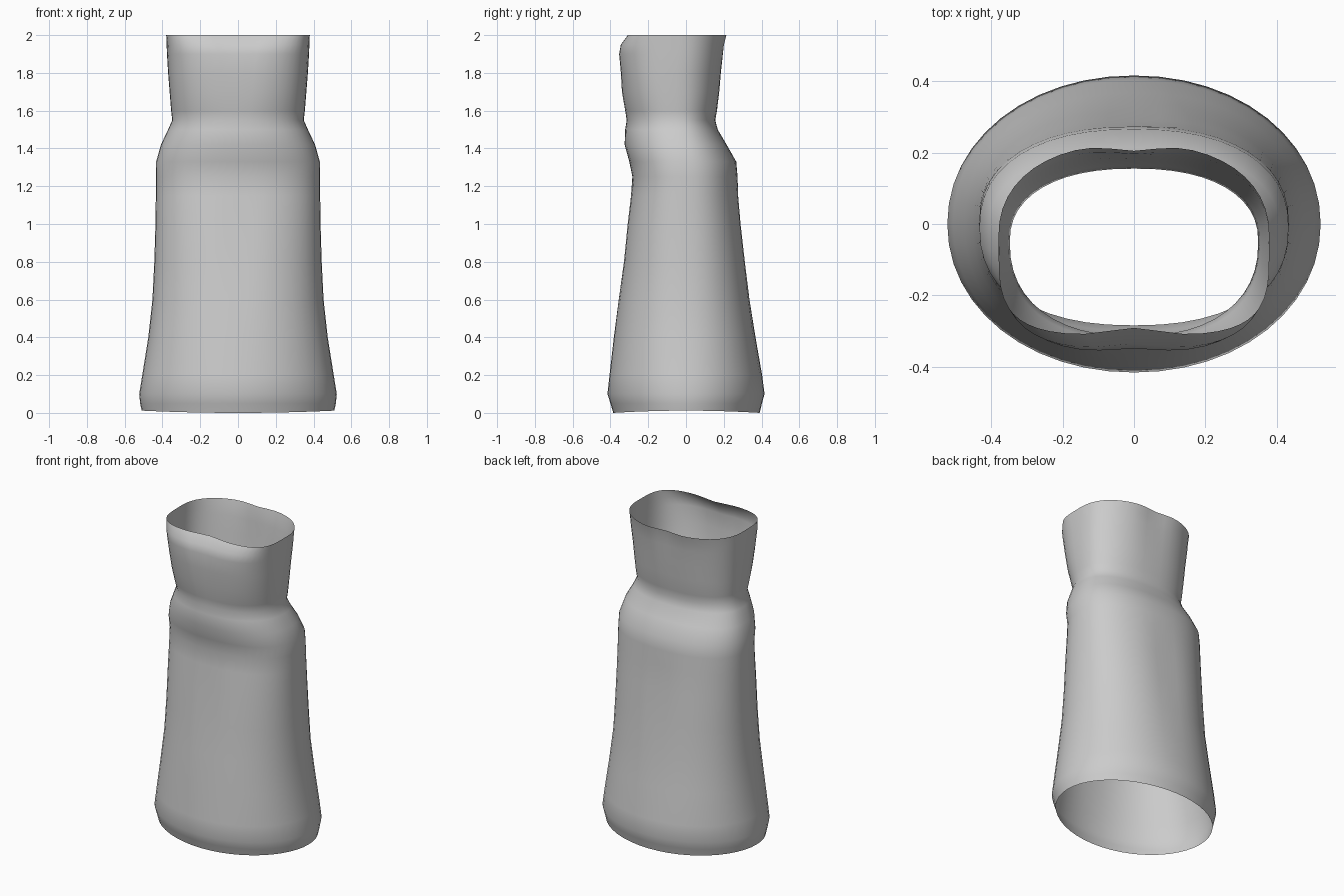
import bpy, math

# Rings: z, half width, front y, back y, y of widest point, front squareness, centre dip
RINGS = [
    (0.005, 0.51, -0.385, 0.39, 0.00, 2.0, 0.0),
    (0.05, 0.518, -0.40, 0.402, 0.00, 2.0, 0.0),
    (0.10, 0.523, -0.416, 0.416, 0.00, 2.05, 0.0),
    (0.20, 0.507, -0.405, 0.403, 0.00, 2.1, 0.0),
    (0.40, 0.475, -0.382, 0.368, 0.00, 2.2, 0.0),
    (0.60, 0.453, -0.36, 0.34, 0.00, 2.2, 0.004),
    (0.80, 0.443, -0.335, 0.318, 0.00, 2.25, 0.008),
    (1.00, 0.437, -0.315, 0.295, 0.00, 2.3, 0.008),
    (1.15, 0.435, -0.295, 0.28, 0.00, 2.3, 0.004),
    (1.25, 0.434, -0.284, 0.273, 0.00, 2.3, 0.0),
    (1.33, 0.433, -0.30, 0.266, -0.01, 2.3, 0.0),
    (1.42, 0.408, -0.325, 0.215, -0.02, 2.3, 0.0),
    (1.50, 0.37, -0.322, 0.168, -0.04, 2.3, 0.0),
    (1.55, 0.348, -0.314, 0.155, -0.05, 2.3, 0.0),
    (1.60, 0.354, -0.324, 0.166, -0.05, 2.4, 0.002),
    (1.70, 0.362, -0.343, 0.18, -0.05, 2.6, 0.004),
    (1.80, 0.37, -0.349, 0.19, -0.05, 2.8, 0.006),
    (1.90, 0.376, -0.359, 0.203, -0.04, 3.0, 0.01),
    (1.95, 0.378, -0.35, 0.211, -0.04, 3.3, 0.015),
    (2.00, 0.38, -0.311, 0.225, -0.04, 4.0, 0.02),
]
N = 48


def spow(v, e):
    return math.copysign(abs(v) ** e, v)


verts = []
for z, w, yf, yb, yc, nf, dip in RINGS:
    for i in range(N):
        a = 2 * math.pi * i / N
        c, s = math.cos(a), math.sin(a)
        n = nf if s < 0 else min(nf, 2.3)
        x = w * spow(c, 2 / n)
        depth = (yb - yc) if s > 0 else (yc - yf)
        y = yc + depth * spow(s, 2 / n)
        y -= math.copysign(dip * math.exp(-(x / 0.09) ** 2), s) if abs(s) > 0.3 else 0
        # hem rises slightly at the sides
        lift = 0.012 * c * c if z < 0.02 else 0
        verts.append((x, y, z + lift - (0.005 if z < 0.02 else 0)))

faces = [(r * N + i, r * N + (i + 1) % N, (r + 1) * N + (i + 1) % N, (r + 1) * N + i)
         for r in range(len(RINGS) - 1) for i in range(N)]

# Open strapless dress shell
mesh = bpy.data.meshes.new("dress")
mesh.from_pydata(verts, [], faces)
dress = bpy.data.objects.new("dress", mesh)
bpy.context.collection.objects.link(dress)
bpy.context.view_layer.objects.active = dress
dress.select_set(True)
bpy.ops.object.shade_smooth_by_angle(angle=math.radians(50))
